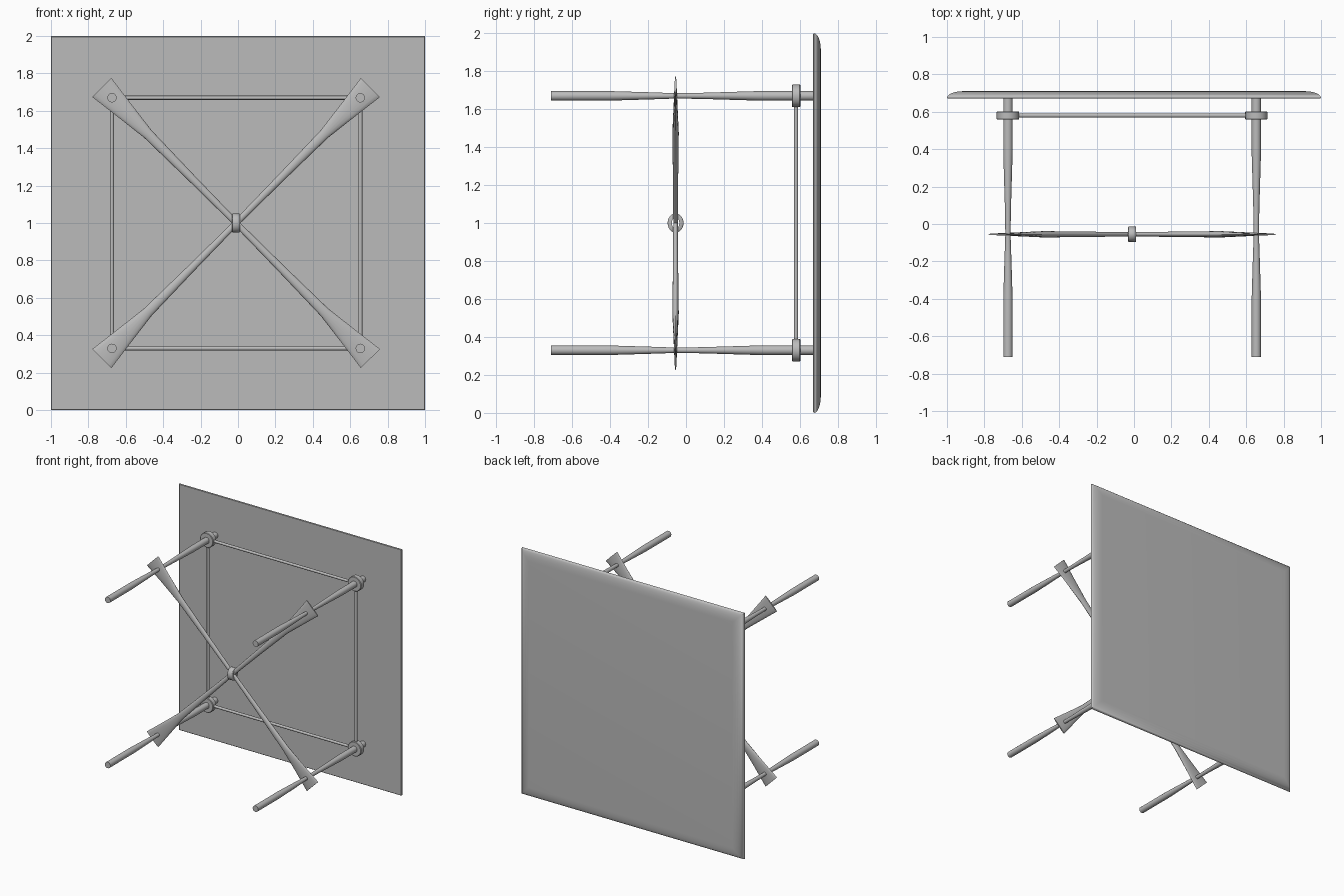
import bpy, bmesh, math
from mathutils import Vector

if "Cube" in bpy.data.objects:
    bpy.data.objects.remove(bpy.data.objects["Cube"])

grey = bpy.data.materials.new("plain grey")
grey.diffuse_color = (0.5, 0.5, 0.5, 1)
grey.use_nodes = True
grey.node_tree.nodes["Principled BSDF"].inputs["Base Color"].default_value = grey.diffuse_color

CX, CZ = -0.01, 1.0        # centre of the leg frame
HX, HZ = 0.664, 0.67       # half spacing of the legs
BRACE_Y, ROD_Y = -0.055, 0.58


def loft(name, rings, angle=35, closed=False):
    """Skin a list of equal-length point rings; cap the ends unless closed."""
    bm = bmesh.new()
    vs = [[bm.verts.new(p) for p in r] for r in rings]
    n = len(vs[0])
    pairs = list(zip(vs, vs[1:]))
    if closed:
        pairs.append((vs[-1], vs[0]))
    for a, b in pairs:
        for i in range(n):
            j = (i + 1) % n
            bm.faces.new((a[i], a[j], b[j], b[i]))
    if not closed:
        bm.faces.new(vs[0])
        bm.faces.new(vs[-1])
    bmesh.ops.recalc_face_normals(bm, faces=bm.faces[:])
    me = bpy.data.meshes.new(name)
    bm.to_mesh(me)
    bm.free()
    me.materials.append(grey)
    ob = bpy.data.objects.new(name, me)
    bpy.context.collection.objects.link(ob)
    bpy.ops.object.select_all(action='DESELECT')
    ob.select_set(True)
    bpy.context.view_layer.objects.active = ob
    bpy.ops.object.shade_smooth_by_angle(angle=math.radians(angle))
    return ob


def ellipse(c, u, v, ru, rv, n=16):
    """Ring of points around c, spanned by directions u and v."""
    c, u, v = Vector(c), Vector(u), Vector(v)
    return [c + u * ru * math.cos(2 * math.pi * i / n)
            + v * rv * math.sin(2 * math.pi * i / n) for i in range(n)]


X, Y, Z = Vector((1, 0, 0)), Vector((0, 1, 0)), Vector((0, 0, 1))


# tabletop: square slab with a rounded outer rim
def square(inset, y):
    h = 1 - inset
    return [(sx * h, y, 1 + sz * h) for sx, sz in ((-1, -1), (1, -1), (1, 1), (-1, 1))]


rim = [(0.004, 0.67), (0, 0.674)]
for k in range(1, 7):
    t = k / 6 * math.pi / 2
    rim.append((0.085 * (1 - math.cos(t)), 0.674 + 0.036 * math.sin(t)))
loft("tabletop", [square(*p) for p in rim], 40)

# legs with a narrowed waist, and a collar under the tabletop
leg_profile = [(-0.71, 0.025), (-0.4, 0.025), (-0.2, 0.019), (-0.055, 0.014),
               (0.08, 0.016), (0.38, 0.025), (0.675, 0.025)]
collar_profile = [(0.558, 0.056), (0.562, 0.06), (0.598, 0.06), (0.602, 0.056)]
for sx, nx in ((-1, "left"), (1, "right")):
    for sz, nz in ((-1, "lower"), (1, "upper")):
        x, z = CX + sx * HX, CZ + sz * HZ
        for part, prof in (("leg", leg_profile), ("collar", collar_profile)):
            loft(f"{nz}_{nx}_{part}",
                 [ellipse((x, y, z), X, Z, r, r, 20) for y, r in prof])

# thin rods joining the collars
for s, n in ((-1, "first"), (1, "second")):
    loft(f"{n}_cross_rod", [ellipse((CX + e * HX, ROD_Y, CZ + s * HZ), Y, Z, 0.011, 0.011, 12)
                            for e in (-1, 1)])
    loft(f"{n}_side_rod", [ellipse((CX + s * HX, ROD_Y, CZ + e * HZ), X, Y, 0.011, 0.011, 12)
                           for e in (-1, 1)])

# diagonal braces: round in the middle, flattened to paddles at the ends
# (distance from centre, half width, half thickness)
half = [(0.0, 0.016, 0.012), (0.35, 0.021, 0.014), (0.67, 0.028, 0.017),
        (0.85, 0.05, 0.011), (1.02, 0.072, 0.005)]
stations = [(-d, w, t) for d, w, t in reversed(half[1:])] + half
for s, n in ((-1, "falling"), (1, "rising")):
    d = Vector((HX, 0, s * HZ)).normalized()
    side = d.cross(Y)
    loft(f"{n}_brace", [ellipse(Vector((CX, BRACE_Y, CZ)) + d * a, side, Y, w, t)
                        for a, w, t in stations])

# oval ring where the braces cross
loft("centre_ring",
     [ellipse((CX + x, BRACE_Y, CZ), Y, Z, 0.042 - k, 0.05 - k, 24)
      for x, k in ((-0.021, 0.003), (-0.018, 0), (0.018, 0), (0.021, 0.003),
                   (0.021, 0.022), (-0.021, 0.022))], 50, closed=True)
